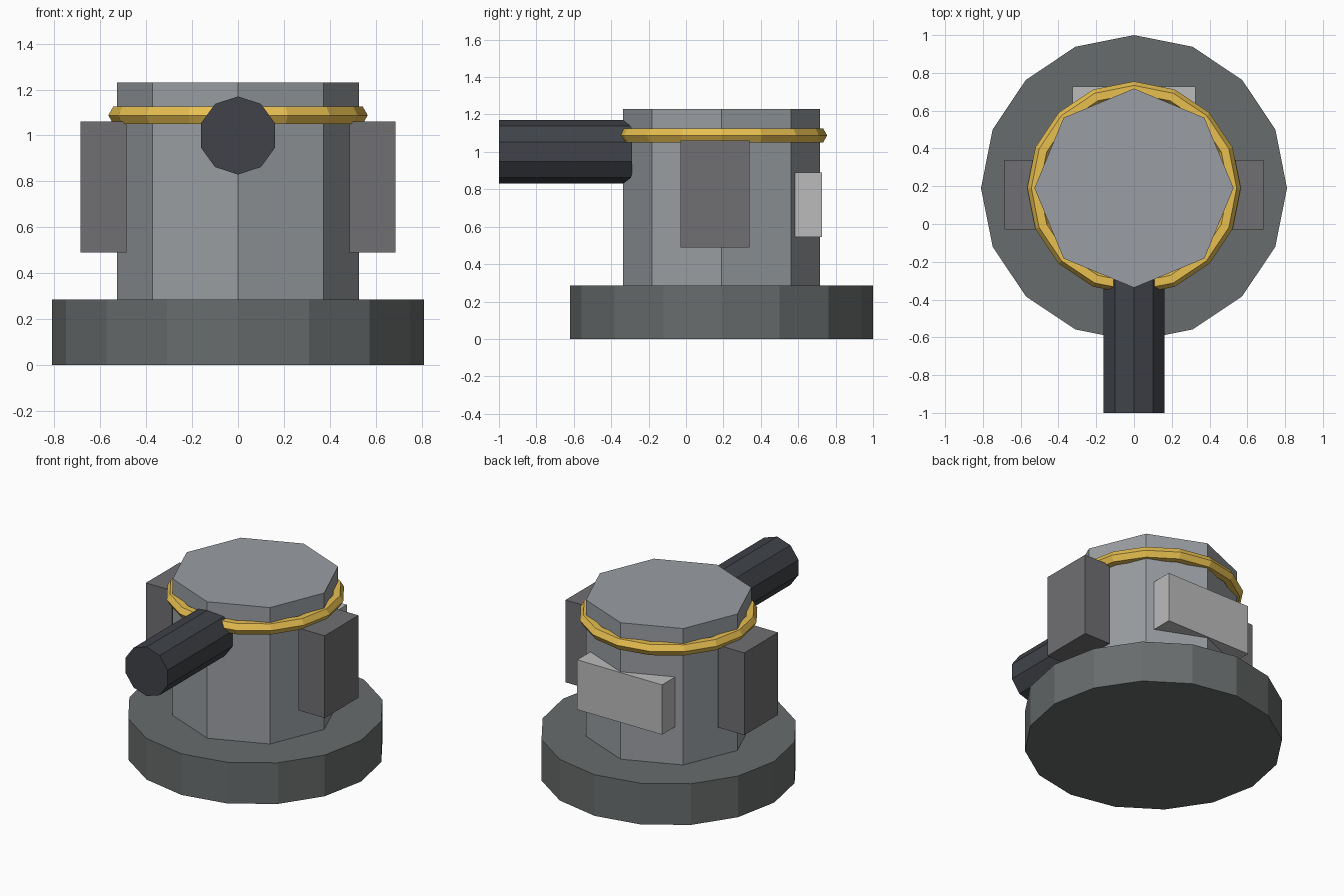
import bpy
from math import pi

if "Cube" in bpy.data.objects:
    bpy.data.objects.remove(bpy.data.objects["Cube"])

CY = 0.19  # y of the turret axis


def paint(obj, name, colour):
    mat = bpy.data.materials.get(name) or bpy.data.materials.new(name)
    mat.diffuse_color = (*colour, 1)
    mat.use_nodes = True
    mat.node_tree.nodes["Principled BSDF"].inputs["Base Color"].default_value = mat.diffuse_color
    obj.data.materials.append(mat)


def finish(name, mat, colour):
    obj = bpy.context.object
    obj.name = name
    paint(obj, mat, colour)
    return obj


def prism(name, sides, radius, z0, z1, mat, colour):
    # first vertex lies on +y
    bpy.ops.mesh.primitive_cylinder_add(vertices=sides, radius=radius, depth=z1 - z0,
                                        location=(0, CY, (z0 + z1) / 2))
    return finish(name, mat, colour)


def box(name, lo, hi, mat, colour):
    bpy.ops.mesh.primitive_cube_add(size=1, location=[(a + b) / 2 for a, b in zip(lo, hi)])
    obj = finish(name, mat, colour)
    obj.scale = [b - a for a, b in zip(lo, hi)]
    return obj


# base and turret body
prism("base", 16, 0.81, 0, 0.285, "dark_grey", (0.14, 0.15, 0.15))
prism("body", 8, 0.527, 0.285, 1.23, "steel", (0.32, 0.34, 0.36))

# gold ring around the body
bpy.ops.mesh.primitive_torus_add(major_segments=16, minor_segments=6, major_radius=0.522,
                                 minor_radius=0.043, location=(0, CY, 1.088))
finish("ring", "gold", (0.8, 0.52, 0.08))

# barrel pointing forward
bpy.ops.mesh.primitive_cylinder_add(vertices=10, radius=0.17, depth=0.71,
                                    location=(0, -0.645, 1.0), rotation=(pi / 2, 0, 0))
finish("barrel", "gunmetal", (0.05, 0.055, 0.065))

# side pods
for side, s in (("left", -1), ("right", 1)):
    x0, x1 = sorted((s * 0.485, s * 0.685))
    box(side + "_pod", (x0, -0.03, 0.49), (x1, 0.34, 1.06), "pod_grey", (0.16, 0.16, 0.17))

# rear pack
box("rear_pack", (-0.325, 0.58, 0.545), (0.325, 0.727, 0.89), "light_grey", (0.5, 0.5, 0.5))
